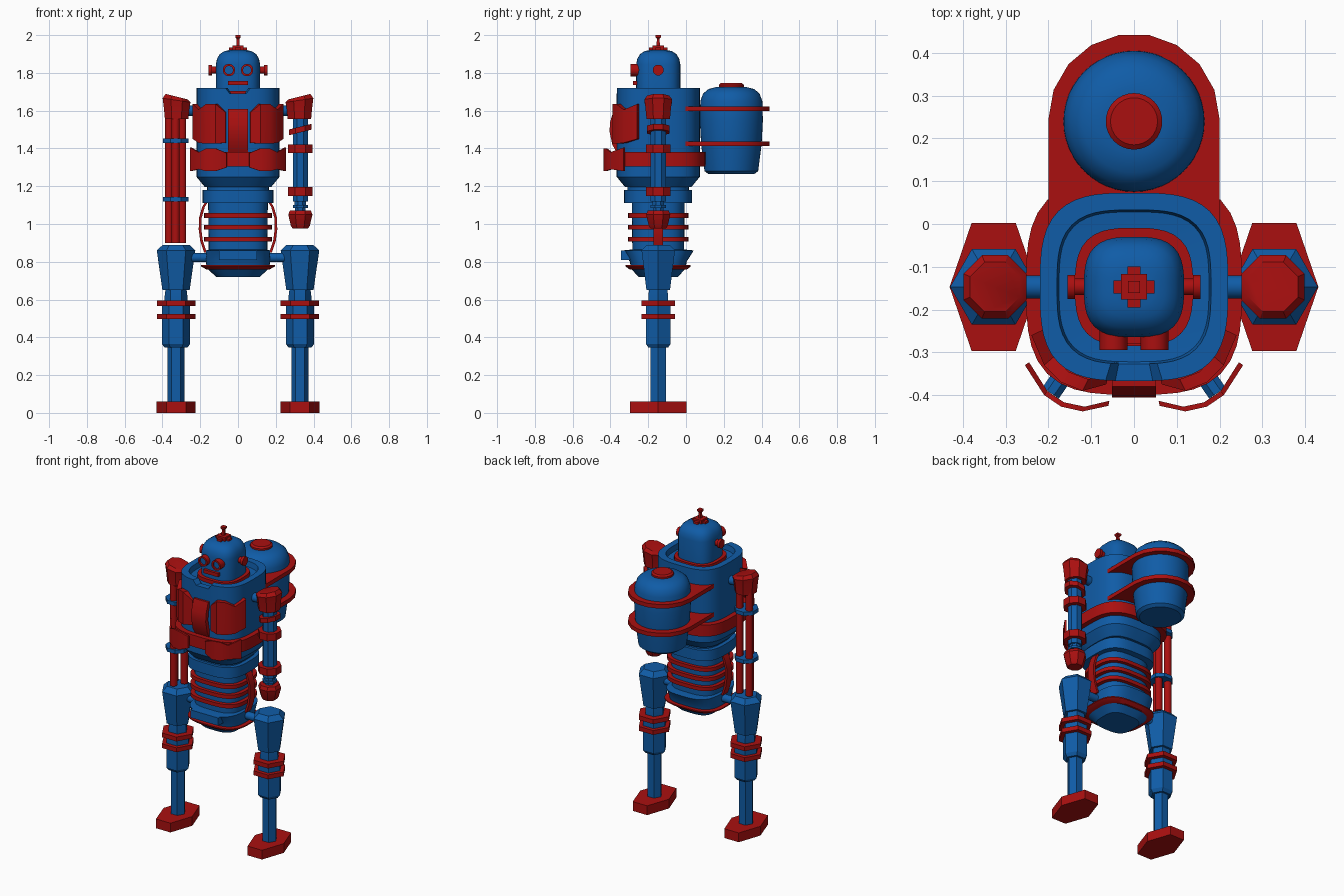
import bpy, bmesh, math
from mathutils import Vector

cube = bpy.data.objects.get("Cube")
if cube:
    bpy.data.objects.remove(cube)


def material(name, rgb):
    m = bpy.data.materials.new(name)
    m.use_nodes = True
    m.diffuse_color = (*rgb, 1)
    m.node_tree.nodes["Principled BSDF"].inputs["Base Color"].default_value = (*rgb, 1)
    return m


BLUE = material("blue paint", (0.005, 0.107, 0.386))
RED = material("red paint", (0.4, 0.005, 0.005))
CY = -0.147  # depth of the body axis


def finish(name, mat, bm):
    bmesh.ops.recalc_face_normals(bm, faces=bm.faces)
    mesh = bpy.data.meshes.new(name)
    bm.to_mesh(mesh)
    bm.free()
    mesh.materials.append(mat)
    ob = bpy.data.objects.new(name, mesh)
    bpy.context.collection.objects.link(ob)
    bpy.ops.object.select_all(action='DESELECT')
    ob.select_set(True)
    bpy.context.view_layer.objects.active = ob
    bpy.ops.object.shade_smooth_by_angle(angle=math.radians(32))
    return ob


def skin(bm, rings, closed=True):
    n = len(rings[0])
    for a, b in zip(rings, rings[1:]):
        for i in range(n if closed else n - 1):
            j = (i + 1) % n
            bm.faces.new((a[i], a[j], b[j], b[i]))
    bm.faces.new(rings[0])
    bm.faces.new(rings[-1])


def loft(name, mat, sections, x=0, y=CY, n=48, p=3.2, phase=0.0, edit=None):
    """Stack of rounded sections: (z, half width, half depth, tilt)."""
    bm = bmesh.new()
    rings = []
    for sec in sections:
        z, hx = sec[:2]
        hy = sec[2] if len(sec) > 2 else hx
        tilt = sec[3] if len(sec) > 3 else 0
        ring = []
        for i in range(n):
            t = math.tau * i / n + phase
            c, s = math.cos(t), math.sin(t)
            r = (abs(c) ** p + abs(s) ** p) ** (-1 / p)
            ring.append(bm.verts.new((x + hx * r * c, y + hy * r * s, z + tilt * hx * r * c)))
        rings.append(ring)
    skin(bm, rings)
    if edit:
        edit(bm)
    return finish(name, mat, bm)


def rod(name, mat, start, end, r, n=12, r2=None):
    a, d = Vector(start), Vector(end) - Vector(start)
    ob = loft(name, mat, [(0, r), (d.length, r2 or r)], 0, 0, n, 2, math.pi / n)
    ob.rotation_euler = d.to_track_quat('Z', 'Y').to_euler()
    ob.location = a
    return ob


def prism(name, mat, pts, lo, hi, axis):
    """Outline extruded along one axis."""
    bm = bmesh.new()
    place = {'x': lambda a, b, h: (h, a, b), 'y': lambda a, b, h: (a, h, b),
             'z': lambda a, b, h: (a, b, h)}[axis]
    skin(bm, [[bm.verts.new(place(a, b, h)) for a, b in pts] for h in (lo, hi)])
    return finish(name, mat, bm)


def box(name, mat, x, y, z):
    return prism(name, mat, [(x[0], y[0]), (x[1], y[0]), (x[1], y[1]), (x[0], y[1])], *z, 'z')


def armour(name, mat, side, pts, thick):
    """Bent plate through (x, y, bottom, top) stations."""
    bm = bmesh.new()
    rings = []
    for x, y, lo, hi in pts:
        out = Vector((x, y - CY)).normalized() * thick
        rings.append([bm.verts.new((side * a, b, z)) for a, b, z in (
            (x, y, lo), (x, y, hi), (x - out.x, y - out.y, hi), (x - out.x, y - out.y, lo))])
    skin(bm, rings)
    return finish(name, mat, bm)


def band(pts, t):
    """Closed outline around an open path, offset along its first coordinate."""
    return pts + [(a - t, b) for a, b in reversed(pts)]


# Torso with a hollow collar, notched at the front
def notch(bm):
    for v in bm.verts:
        if v.co.z > 1.715 and v.co.y < CY - 0.1 and abs(v.co.x) < 0.05:
            v.co.z = 1.69


loft("torso", BLUE, [(1.195, 0.175), (1.25, 0.22), (1.72, 0.22), (1.72, 0.18), (1.685, 0.175),
                     (1.68, 0.12)], n=64, edit=notch)
loft("belt", RED, [(1.305, 0.252), (1.38, 0.252)])
loft("upper_waist", BLUE, [(1.17, 0.163), (1.2, 0.163)])
loft("waist_collar", BLUE, [(1.11, 0.188, 0.18), (1.18, 0.188, 0.18)])
loft("abdomen", BLUE, [(0.85, 0.155, 0.137), (1.12, 0.158, 0.14)])
for z in (0.92, 0.982, 1.045):
    loft("abdomen_ring", RED, [(z - 0.012, 0.18, 0.16), (z + 0.012, 0.18, 0.16)])

# Pelvis
loft("pelvis", BLUE, [(0.72, 0.115, 0.105), (0.765, 0.165, 0.145), (0.8, 0.17, 0.15),
                      (0.86, 0.17, 0.188), (0.865, 0.15, 0.14)])
loft("pelvis_ring", RED, [(0.758, 0.165, 0.15), (0.775, 0.195, 0.172), (0.782, 0.195, 0.172)])
box("pelvis_front_plate", BLUE, (-0.1, 0.1), (-0.345, -0.28), (0.81, 0.86))

# Chest strip, armour, belt plates and waist bands
prism("chest_strip", RED, band([(-0.365, 1.375), (-0.39, 1.42), (-0.405, 1.49), (-0.402, 1.54),
                                (-0.38, 1.61)], -0.025), -0.052, 0.052, 'x')
for s in (-1, 1):
    armour("chest_plate", RED, s, [(0.065, -0.375, 1.43, 1.59), (0.12, -0.39, 1.425, 1.635),
                                   (0.17, -0.37, 1.425, 1.635), (0.21, -0.33, 1.43, 1.605),
                                   (0.24, -0.26, 1.45, 1.635)], 0.03)
    armour("belt_plate", RED, s, [(0.06, -0.425, 1.3, 1.375), (0.12, -0.438, 1.28, 1.4),
                                  (0.17, -0.427, 1.28, 1.4), (0.21, -0.4, 1.29, 1.38),
                                  (0.255, -0.33, 1.28, 1.405)], 0.012)
    rod("belt_plate_mount", BLUE, (s * 0.15, -0.33, 1.34), (s * 0.195, -0.395, 1.34), 0.025, 8)
    prism("waist_band", RED, band([(s * x, z) for x, z in (
        (0.165, 1.13), (0.19, 1.09), (0.207, 1.03), (0.208, 0.97), (0.2, 0.91), (0.18, 0.85))],
        s * 0.014), CY - 0.025, CY + 0.025, 'y')

# Head
loft("head", BLUE, [(1.67, 0.117), (1.845, 0.117), (1.875, 0.111), (1.9, 0.096), (1.915, 0.072),
                    (1.921, 0.045)], p=3)
loft("neck_ring", RED, [(1.675, 0.138), (1.705, 0.138)], p=3)
box("mouth", RED, (-0.052, 0.052), (-0.28, -0.25), (1.735, 1.758))
for s in (-1, 1):
    rod("ear_stem", RED, (s * 0.1, CY, 1.815), (s * 0.145, CY, 1.815), 0.02)
    rod("ear_disc", RED, (s * 0.138, CY, 1.815), (s * 0.155, CY, 1.815), 0.029)
    eye = loft("eye_rim", RED, [(0, 0.033), (0.045, 0.033), (0.045, 0.022), (0.03, 0.022)],
               0, 0, 12, 2)
    eye.rotation_euler.x = math.pi / 2
    eye.location = (s * 0.048, -0.25, 1.815)
    rod("eye_lens", BLUE, (s * 0.048, -0.25, 1.815), (s * 0.048, -0.285, 1.815), 0.0222)

# Antenna on a cross-shaped base
box("antenna_base_across", RED, (-0.048, 0.048), (CY - 0.015, CY + 0.015), (1.9, 1.934))
box("antenna_base_along", RED, (-0.015, 0.015), (CY - 0.048, CY + 0.048), (1.9, 1.934))
box("antenna_block", RED, (-0.03, 0.03), (CY - 0.03, CY + 0.03), (1.92, 1.945))
loft("antenna", RED, [(1.94, 0.013), (1.98, 0.01), (1.988, 0.02), (2.0, 0.02)],
     n=4, p=2, phase=math.pi / 4)

# Back tank and its two carriers
loft("back_tank", BLUE, [(1.265, 0.122), (1.28, 0.142), (1.42, 0.16), (1.55, 0.167),
                         (1.65, 0.164), (1.69, 0.15), (1.715, 0.12), (1.726, 0.075)], 0, 0.24, p=2)
loft("tank_cap", RED, [(1.715, 0.066), (1.737, 0.066), (1.746, 0.055)], 0, 0.24, 32, 2)
arc = [(0.2 * math.cos(t), 0.245 + 0.2 * math.sin(t))
       for t in (math.pi * i / 9 for i in range(10))]
for z in (1.425, 1.61):
    prism("tank_carrier", RED, arc + [(-0.2, -0.02), (0.2, -0.02)], z - 0.013, z + 0.013, 'z')


def hexes(name, mat, x, sections):
    return loft(name, mat, sections, x, CY, 6, 2)


def octs(name, mat, x, sections):
    k = 1 / math.cos(math.pi / 8)
    return loft(name, mat, [(q[0], q[1] * k, q[1] * k, *q[2:]) for q in sections],
                x, CY, 8, 2, math.pi / 8)


for s in (-1, 1):
    # Legs
    x = s * 0.328
    rod("hip_axle", BLUE, (s * 0.1, CY, 0.822), (s * 0.3, CY, 0.822), 0.025)
    hexes("thigh", BLUE, x, [(0.65, 0.072), (0.86, 0.102), (0.89, 0.07)])
    hexes("knee", BLUE, x, [(0.57, 0.06), (0.62, 0.06), (0.66, 0.055)])
    hexes("calf", BLUE, x, [(0.345, 0.06), (0.365, 0.075), (0.5, 0.075), (0.585, 0.075)])
    for z in (0.51, 0.58):
        hexes("knee_ring", RED, x, [(z - 0.014, 0.102), (z + 0.014, 0.102)])
    hexes("shin", BLUE, x, [(0.05, 0.046), (0.36, 0.046)])
    hexes("foot", RED, x, [(0, 0.103, 0.173), (0.06, 0.103, 0.173)])
    # Shoulders
    octs("shoulder", RED, s * 0.325, [(1.555, 0.062), (1.62, 0.068), (1.655, 0.074, s * 0.15),
                                      (1.674, 0.058, s * 0.25)])
    rod("shoulder_axle", BLUE, (s * 0.18, CY, 1.6), (s * 0.3, CY, 1.6), 0.028)

# Right arm: a bundle of three tubes
for i in range(3):
    a = math.tau * i / 3 - math.pi / 2
    tx, ty = -0.33 + 0.04 * math.cos(a), CY + 0.04 * math.sin(a)
    rod("right_arm_tube", RED, (tx, ty, 0.9), (tx, ty, 1.57), 0.022)
for z in (1.13, 1.44):
    octs("right_arm_clamp", BLUE, -0.33, [(z - 0.012, 0.067), (z + 0.012, 0.067)])

# Left arm with a cup hand
AX = 0.33
octs("left_arm", BLUE, AX, [(1.12, 0.04), (1.57, 0.04)])
octs("left_arm_slanted_ring", RED, AX, [(1.485, 0.06, 0.25), (1.515, 0.06, 0.25)])
for z in (1.398, 1.172):
    octs("left_arm_ring", RED, AX, [(z - 0.023, 0.065), (z + 0.023, 0.065)])
octs("left_wrist", BLUE, AX, [(1.06, 0.028), (1.085, 0.028), (1.085, 0.04), (1.1, 0.04),
                              (1.1, 0.03), (1.14, 0.03)])
octs("left_hand", RED, AX, [(0.975, 0.04), (0.99, 0.05), (1.05, 0.064), (1.072, 0.055)])
